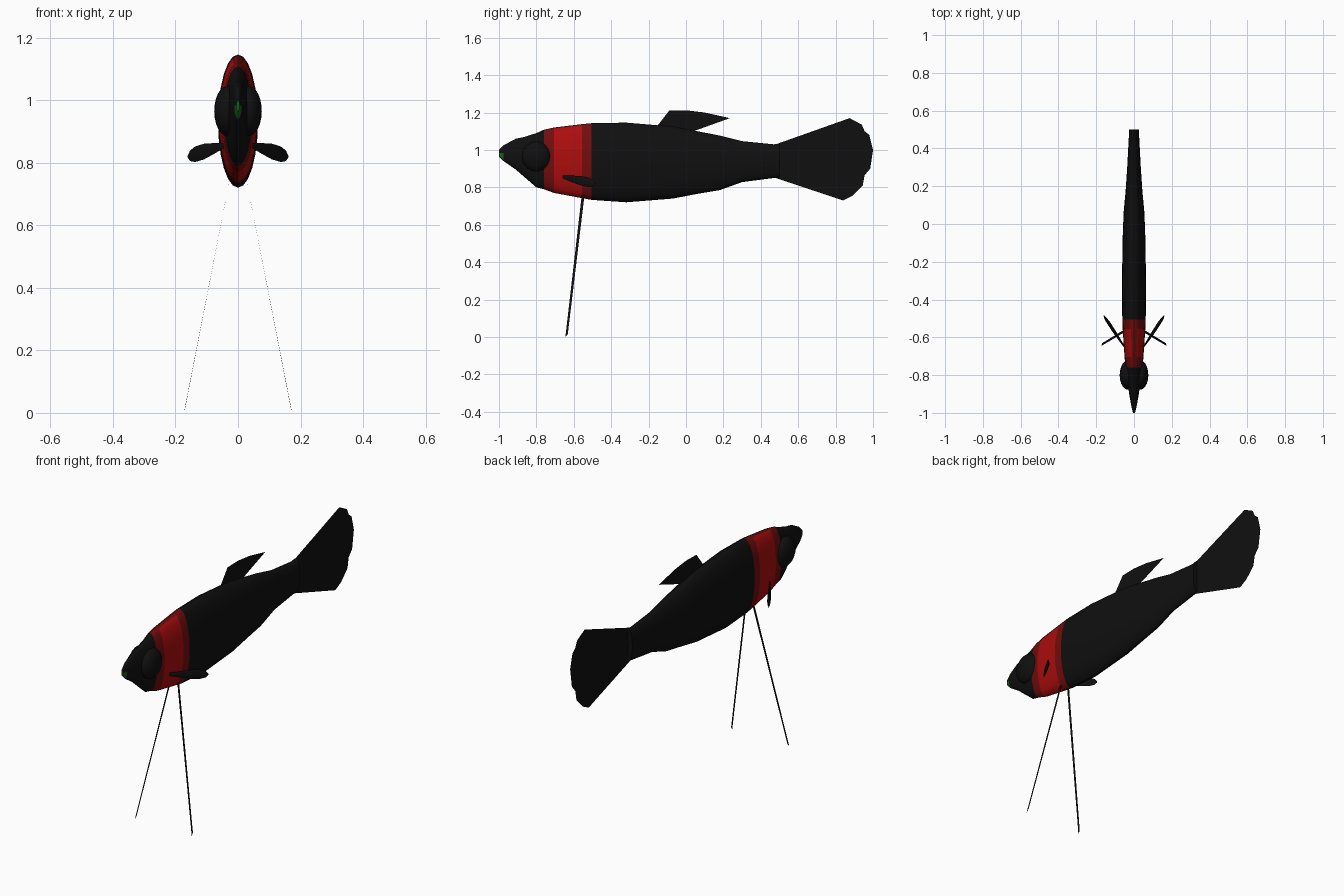
import bpy, bmesh
from math import sin, cos, pi, radians
from mathutils import Vector

if "Cube" in bpy.data.objects:
    bpy.data.objects.remove(bpy.data.objects["Cube"])


def material(name, colour):
    m = bpy.data.materials.new(name)
    m.use_nodes = True
    rgba = (*colour, 1)
    m.diffuse_color = rgba
    m.node_tree.nodes["Principled BSDF"].inputs["Base Color"].default_value = rgba
    return m


BLACK = material("black skin", (0.005, 0.005, 0.005))
RED = material("bright red", (0.42, 0.004, 0.004))
DARK_RED = material("dark red", (0.17, 0.004, 0.004))
GREEN = material("green mouth", (0.01, 0.12, 0.012))


def make_object(name, bm, mats, smooth=False):
    mesh = bpy.data.meshes.new(name)
    bm.to_mesh(mesh)
    bm.free()
    for m in mats:
        mesh.materials.append(m)
    ob = bpy.data.objects.new(name, mesh)
    bpy.context.collection.objects.link(ob)
    if smooth:
        bpy.ops.object.select_all(action='DESELECT')
        ob.select_set(True)
        bpy.context.view_layer.objects.active = ob
        bpy.ops.object.shade_smooth_by_angle(angle=radians(40))
    return ob


def sheet(name, points):
    """Flat fin from an outline."""
    bm = bmesh.new()
    face = bm.faces.new([bm.verts.new(p) for p in points])
    bmesh.ops.triangulate(bm, faces=[face])
    return make_object(name, bm, [BLACK])


# Body: elliptical rings given as y, top, bottom, half width
RINGS = [(-1.0, 1.0, 0.965, 0.005), (-0.975, 1.025, 0.94, 0.012),
         (-0.91, 1.06, 0.895, 0.024), (-0.87, 1.068, 0.86, 0.03),
         (-0.80, 1.09, 0.80, 0.04), (-0.76, 1.108, 0.79, 0.045),
         (-0.705, 1.12, 0.77, 0.05), (-0.555, 1.138, 0.742, 0.06),
         (-0.505, 1.143, 0.733, 0.062), (-0.32, 1.146, 0.72, 0.064),
         (-0.07, 1.125, 0.74, 0.06), (0.06, 1.10, 0.765, 0.055),
         (0.18, 1.077, 0.785, 0.044), (0.30, 1.047, 0.828, 0.036),
         (0.47, 1.03, 0.85, 0.027), (0.50, 1.035, 0.853, 0.026)]
SIDES = 24
bm = bmesh.new()
loops = []
for y, top, low, w in RINGS:
    mid, h = (top + low) / 2, (top - low) / 2
    loops.append([bm.verts.new((w * cos(2 * pi * i / SIDES), y,
                                mid + h * sin(2 * pi * i / SIDES)))
                  for i in range(SIDES)])
for a, b in zip(loops, loops[1:]):
    for i in range(SIDES):
        j = (i + 1) % SIDES
        bm.faces.new((a[i], a[j], b[j], b[i]))
bm.faces.new(loops[0])
bm.faces.new(loops[-1])
bmesh.ops.recalc_face_normals(bm, faces=bm.faces)
for f in bm.faces:
    c = f.calc_center_median()
    if -0.76 < c.y < -0.505:
        bright = -0.705 < c.y < -0.555 and c.z < 1.115
        f.material_index = 1 if bright else 2
    elif c.y < -0.975 and c.z < 0.985:
        f.material_index = 3
make_object("body", bm, [BLACK, RED, DARK_RED, GREEN], True)

# Fins on the centre line, as y, z outlines
sheet("dorsal_fin", [(0, y, z) for y, z in [
    (-0.16, 1.12), (-0.09, 1.21), (0.0, 1.212), (0.10, 1.2),
    (0.235, 1.17), (0.04, 1.10), (0.0, 1.08)]])
sheet("tail_fin", [(0, y, z) for y, z in [
    (0.48, 1.03), (0.875, 1.17), (0.94, 1.135), (0.955, 1.10),
    (0.98, 1.08), (1.0, 1.0), (0.985, 0.96), (0.985, 0.90),
    (0.955, 0.865), (0.945, 0.81), (0.89, 0.755), (0.84, 0.73), (0.48, 0.85)]])

for side, s in (("left", 1), ("right", -1)):
    # Bulging eye
    bm = bmesh.new()
    bmesh.ops.create_uvsphere(bm, u_segments=20, v_segments=12, radius=1)
    bmesh.ops.scale(bm, vec=(0.042, 0.077, 0.08), verts=bm.verts)
    bmesh.ops.translate(bm, vec=(s * 0.034, -0.80, 0.965), verts=bm.verts)
    make_object(side + "_eye", bm, [BLACK], True)

    # Leaf shaped pectoral fin: lens rings along a sloping axis
    bm = bmesh.new()
    root, tip = Vector((0.045, -0.66, 0.855)), Vector((0.16, -0.485, 0.82))
    thin = Vector((0.83, -0.55, 0)).normalized()
    rows = []
    for t, half in ((0, 0.008), (0.3, 0.018), (0.55, 0.025),
                    (0.8, 0.025), (0.94, 0.017), (1, 0.005)):
        c = root.lerp(tip, t)
        up = Vector((0, 0, half))
        flat = thin * half * 0.35
        rows.append([bm.verts.new(((c + d).x * s, (c + d).y, (c + d).z))
                     for d in (up, flat, -up, -flat)])
    for a, b in zip(rows, rows[1:]):
        for i in range(4):
            j = (i + 1) % 4
            bm.faces.new((a[i], a[j], b[j], b[i]))
    bm.faces.new(rows[0])
    bm.faces.new(rows[-1])
    bmesh.ops.recalc_face_normals(bm, faces=bm.faces)
    make_object(side + "_pectoral_fin", bm, [BLACK], True)

    # Long ribbon-thin feeler reaching the ground
    sheet(side + "_feeler", [
        (s * 0.02, -0.555, 0.78), (s * 0.02, -0.54, 0.78),
        (s * 0.17, -0.632, 0.015), (s * 0.172, -0.645, 0.0)])
